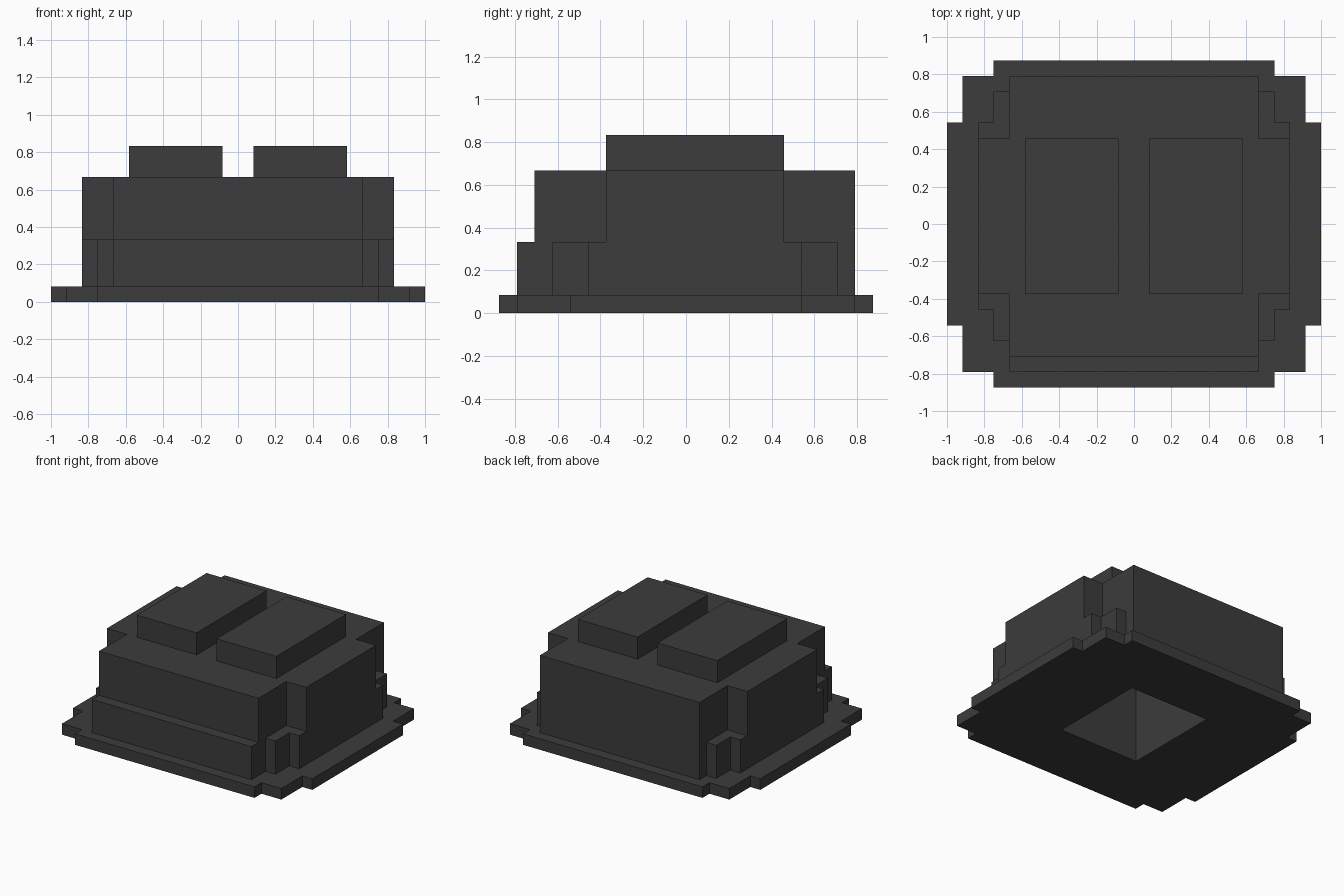
import bpy
import bmesh

cube = bpy.data.objects.get("Cube")
if cube:
    bpy.data.objects.remove(cube, do_unlink=True)

U = 1 / 12          # grid unit of the blocky design
MID = U / 2         # the housing sits half a unit behind the plate centre

charcoal = bpy.data.materials.new("charcoal")
charcoal.use_nodes = True
colour = (0.045, 0.045, 0.045, 1)
charcoal.diffuse_color = colour
charcoal.node_tree.nodes["Principled BSDF"].inputs["Base Color"].default_value = colour


def prism(name, outline, z0, z1, y_mid=0.0):
    """Extrude a flat outline, given in grid units, from z0 to z1."""
    bm = bmesh.new()
    base = bm.faces.new([bm.verts.new((x * U, y * U + y_mid, z0 * U)) for x, y in outline])
    top = bmesh.ops.extrude_face_region(bm, geom=[base])["geom"]
    bmesh.ops.translate(bm, vec=(0, 0, (z1 - z0) * U),
                        verts=[v for v in top if isinstance(v, bmesh.types.BMVert)])
    bmesh.ops.recalc_face_normals(bm, faces=bm.faces)
    mesh = bpy.data.meshes.new(name)
    bm.to_mesh(mesh)
    bm.free()
    mesh.materials.append(charcoal)
    obj = bpy.data.objects.new(name, mesh)
    bpy.context.collection.objects.link(obj)
    return obj


def rect(x0, x1, y0, y1):
    return [(x0, y0), (x1, y0), (x1, y1), (x0, y1)]


def four_way(quarter):
    """Mirror a quarter outline (from +x round to +y) into a closed outline."""
    half = quarter + [(-x, y) for x, y in reversed(quarter)]
    return half + [(-x, -y) for x, y in half]


# Stepped base plate and main housing
plate = prism("base_plate", four_way(
    [(12, 6.5), (11, 6.5), (11, 9.5), (9, 9.5), (9, 10.5)]), 0, 1)
housing = prism("housing", four_way([(10, 5), (8, 5), (8, 9)]), 1, 8, MID)

# Low ledge along the front
prism("front_ledge", rect(-8, 8, -9.5, -8.5), 1, 4)

# Low stepped blocks in the four corner notches
corner = [(8, 5), (10, 5), (10, 6), (9, 6), (9, 8), (8, 8)]
for side, sx in (("left", 1), ("right", -1)):
    for end, sy in (("front", -1), ("back", 1)):
        prism(f"{end}_{side}_corner_step", [(x * sx, y * sy) for x, y in corner], 1, 4, MID)

# Two raised pads on the top
for side, x0 in (("left", 1), ("right", -7)):
    prism(f"{side}_top_pad", rect(x0, x0 + 6, -5, 5), 8, 10, MID)

# Deep rectangular recess in the underside
cutter = prism("recess_cutter", rect(-4, 4, -4.5, 4.5), -1, 7)
cutter.hide_render = True
for obj in (plate, housing):
    cut = obj.modifiers.new("recess", "BOOLEAN")
    cut.operation = "DIFFERENCE"
    cut.solver = "EXACT"
    cut.object = cutter
    bpy.context.view_layer.objects.active = obj
    bpy.ops.object.modifier_apply(modifier=cut.name)
bpy.data.objects.remove(cutter, do_unlink=True)
